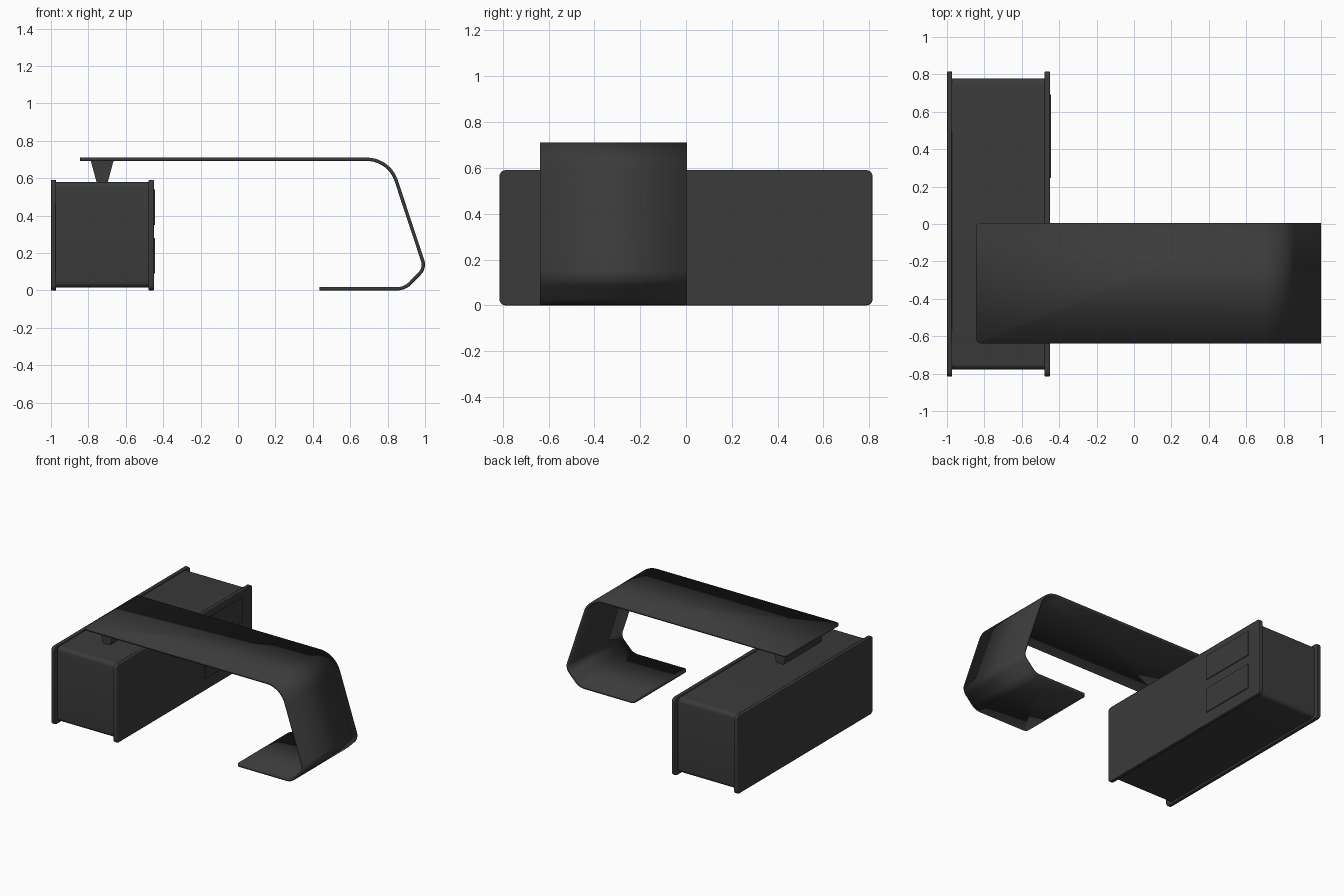
import bpy
import bmesh
import math
from mathutils import Vector

if "Cube" in bpy.data.objects:
    bpy.data.objects.remove(bpy.data.objects["Cube"], do_unlink=True)

charcoal = bpy.data.materials.new("charcoal")
charcoal.use_nodes = True
COLOUR = (0.043, 0.043, 0.043, 1)
charcoal.diffuse_color = COLOUR
charcoal.node_tree.nodes["Principled BSDF"].inputs["Base Color"].default_value = COLOUR


def fillet(prev, corner, nxt, size, steps):
    """Points rounding a corner, starting and ending size away from it."""
    a = corner + (prev - corner).normalized() * size
    b = corner + (nxt - corner).normalized() * size
    # true circular arc tangent to both edges
    mid = ((a + b) / 2 - corner)
    half = math.asin(min(1, (b - a).length / 2 / size))
    centre = corner + mid.normalized() * (size / math.cos(half))
    u, v = a - centre, b - centre
    sweep = math.acos(max(-1, min(1, u.normalized().dot(v.normalized()))))
    return [centre + (u * math.sin(sweep * (1 - i / steps)) + v * math.sin(sweep * i / steps))
            / math.sin(sweep) for i in range(steps + 1)]


def finish(name, bm):
    bmesh.ops.recalc_face_normals(bm, faces=bm.faces[:])
    mesh = bpy.data.meshes.new(name)
    bm.to_mesh(mesh)
    bm.free()
    mesh.materials.append(charcoal)
    obj = bpy.data.objects.new(name, mesh)
    bpy.context.collection.objects.link(obj)
    return obj


def smooth(obj):
    bpy.ops.object.select_all(action="DESELECT")
    obj.select_set(True)
    bpy.context.view_layer.objects.active = obj
    bpy.ops.object.shade_smooth_by_angle(angle=math.radians(35))


def prism(name, outline, offset):
    """Extrude a closed 3D outline along an offset."""
    bm = bmesh.new()
    face = bm.faces.new([bm.verts.new(p) for p in outline])
    new = bmesh.ops.extrude_face_region(bm, geom=[face])["geom"]
    bmesh.ops.translate(bm, vec=offset, verts=[g for g in new if isinstance(g, bmesh.types.BMVert)])
    return finish(name, bm)


def slab(name, x0, x1, y0, y1, z0, z1, radius=0.0, edge=0.0):
    """Block along x whose y-z outline has rounded corners."""
    c = [Vector(p) for p in ((y0, z0), (y1, z0), (y1, z1), (y0, z1))]
    if radius:
        c = [p for i in range(4) for p in fillet(c[i - 1], c[i], c[(i + 1) % 4], radius, 6)]
    obj = prism(name, [(x0, p.x, p.y) for p in c], (x1 - x0, 0, 0))
    if edge:
        mod = obj.modifiers.new("soft_edge", "BEVEL")
        mod.width = edge
        mod.segments = 2
        mod.angle_limit = math.radians(40)
    smooth(obj)
    return obj


# Cabinet: body between two taller panels
slab("cabinet_body", -0.975, -0.47, -0.777, 0.777, 0.015, 0.58, radius=0.03)
slab("cabinet_outer_panel", -1.0, -0.972, -0.815, 0.815, 0, 0.59, radius=0.028, edge=0.004)
slab("cabinet_inner_panel", -0.478, -0.45, -0.815, 0.815, 0, 0.59, radius=0.028, edge=0.004)

# Two thin drawer fronts on the inner panel
for name, z in (("lower_drawer_front", 0.09), ("upper_drawer_front", 0.35)):
    slab(name, -0.452, -0.444, 0.247, 0.693, z, z + 0.19)

# Tapered support holding the desktop over the cabinet
support = [(-0.755, -0.54, 0.575), (-0.697, -0.54, 0.575),
           (-0.665, -0.54, 0.695), (-0.788, -0.54, 0.695)]
prism("desk_support", support, (0, 0.45, 0))

# Desktop, leg and foot: one bent sheet
path = [Vector(p) for p in ((-0.845, 0.701), (0.808, 0.701), (1.0, 0.12), (0.892, 0.009), (0.435, 0.009))]
line = [path[0]]
for i, size, steps in ((1, 0.12, 14), (2, 0.04, 8), (3, 0.04, 8)):
    line += fillet(path[i - 1], path[i], path[i + 1], size, steps)
line.append(path[-1])

bm = bmesh.new()
rows = [[bm.verts.new((p.x, y, p.y)) for y in (-0.638, 0.005)] for p in line]
for a, b in zip(rows, rows[1:]):
    bm.faces.new((a[0], b[0], b[1], a[1]))
bmesh.ops.bevel(bm, geom=rows[0] + rows[-1], offset=0.025, segments=5,
                profile=0.5, affect="VERTICES")
sheet = finish("desk_sheet", bm)
thick = sheet.modifiers.new("thickness", "SOLIDIFY")
thick.thickness = 0.018
thick.offset = 0
thick.use_even_offset = True
smooth(sheet)
